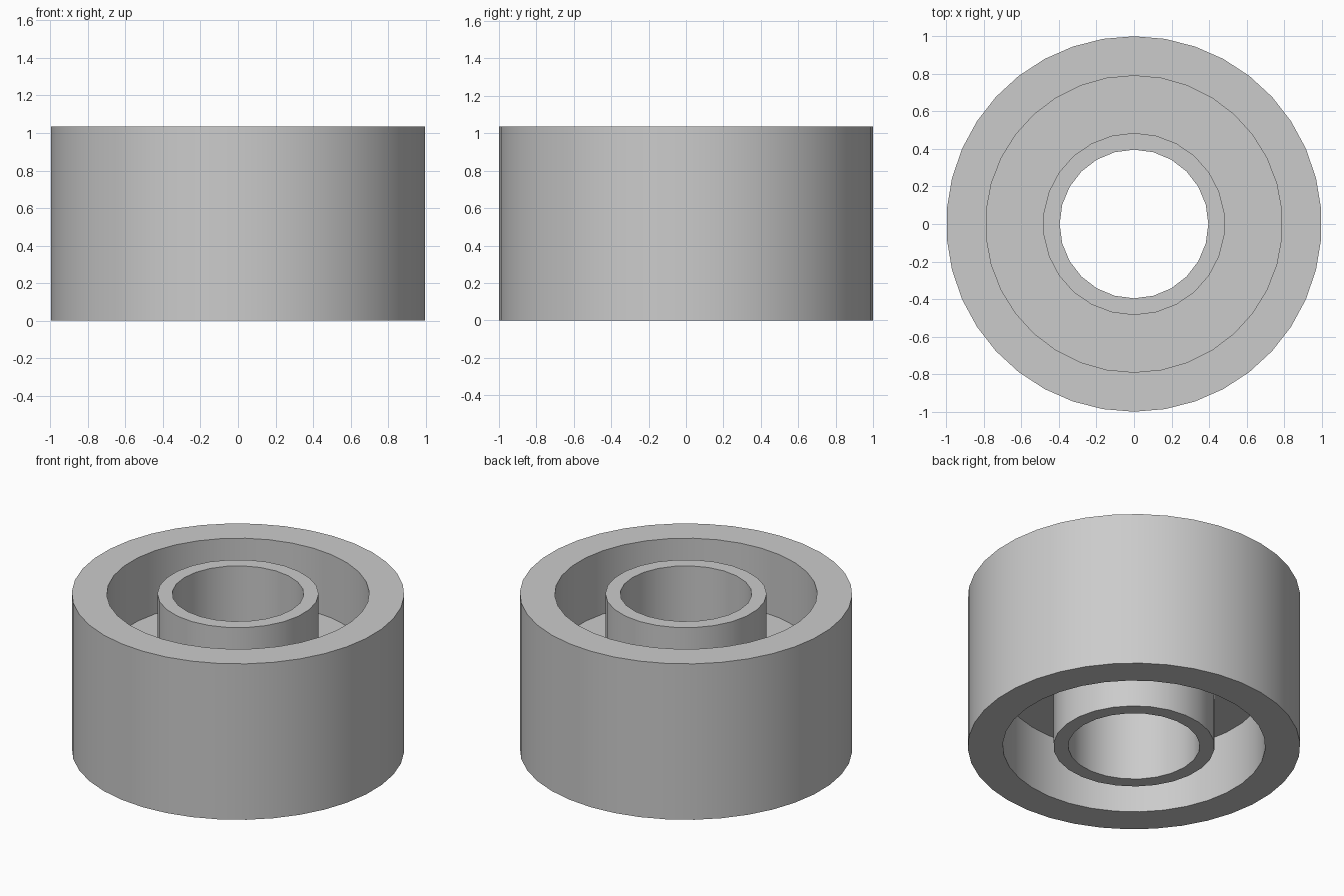
import bpy
import bmesh
from math import cos, sin, tau, radians

default = bpy.data.objects.get("Cube")
if default:
    bpy.data.objects.remove(default, do_unlink=True)

HEIGHT = 1.035
WEB_LOW, WEB_HIGH = 0.42, 0.615   # recessed web between rim and hub

grey = bpy.data.materials.new("plain grey")
grey.use_nodes = True
colour = (0.6, 0.6, 0.6, 1)
grey.diffuse_color = colour
grey.node_tree.nodes["Principled BSDF"].inputs["Base Color"].default_value = colour

bm = bmesh.new()


def circle(radius, z, sides):
    """Closed loop of edges with a vertex on the y axis."""
    verts = [bm.verts.new((radius * sin(tau * i / sides), radius * cos(tau * i / sides), z))
             for i in range(sides)]
    return [bm.edges.new((verts[i - 1], verts[i])) for i in range(sides)]


def wall(radius, z_low, z_high, sides):
    """Upright cylinder wall; returns its lower and upper loops."""
    low, high = circle(radius, z_low, sides), circle(radius, z_high, sides)
    for a, b in zip(low, high):
        bm.faces.new((a.verts[0], a.verts[1], b.verts[1], b.verts[0]))
    return low, high


def flat_ring(outer, inner):
    bmesh.ops.triangle_fill(bm, use_beauty=True, edges=outer + inner)


# Outer rim surface and central bore
outside = wall(1.0, 0, HEIGHT, 38)
bore = wall(0.396, 0, HEIGHT, 24)

# Grooves sunk into the bottom and the top, with the web left between them
for end, (z_low, z_high) in enumerate(((0, WEB_LOW), (WEB_HIGH, HEIGHT))):
    rim_inside = wall(0.79, z_low, z_high, 34)
    hub_outside = wall(0.485, z_low, z_high, 26)
    flat_ring(outside[end], rim_inside[end])
    flat_ring(hub_outside[end], bore[end])
    flat_ring(rim_inside[1 - end], hub_outside[1 - end])

bmesh.ops.recalc_face_normals(bm, faces=bm.faces)
mesh = bpy.data.meshes.new("grooved_roller")
bm.to_mesh(mesh)
bm.free()
mesh.materials.append(grey)

roller = bpy.data.objects.new("grooved_roller", mesh)
bpy.context.collection.objects.link(roller)
bpy.ops.object.select_all(action='DESELECT')
roller.select_set(True)
bpy.context.view_layer.objects.active = roller
bpy.ops.object.shade_smooth_by_angle(angle=radians(30))
